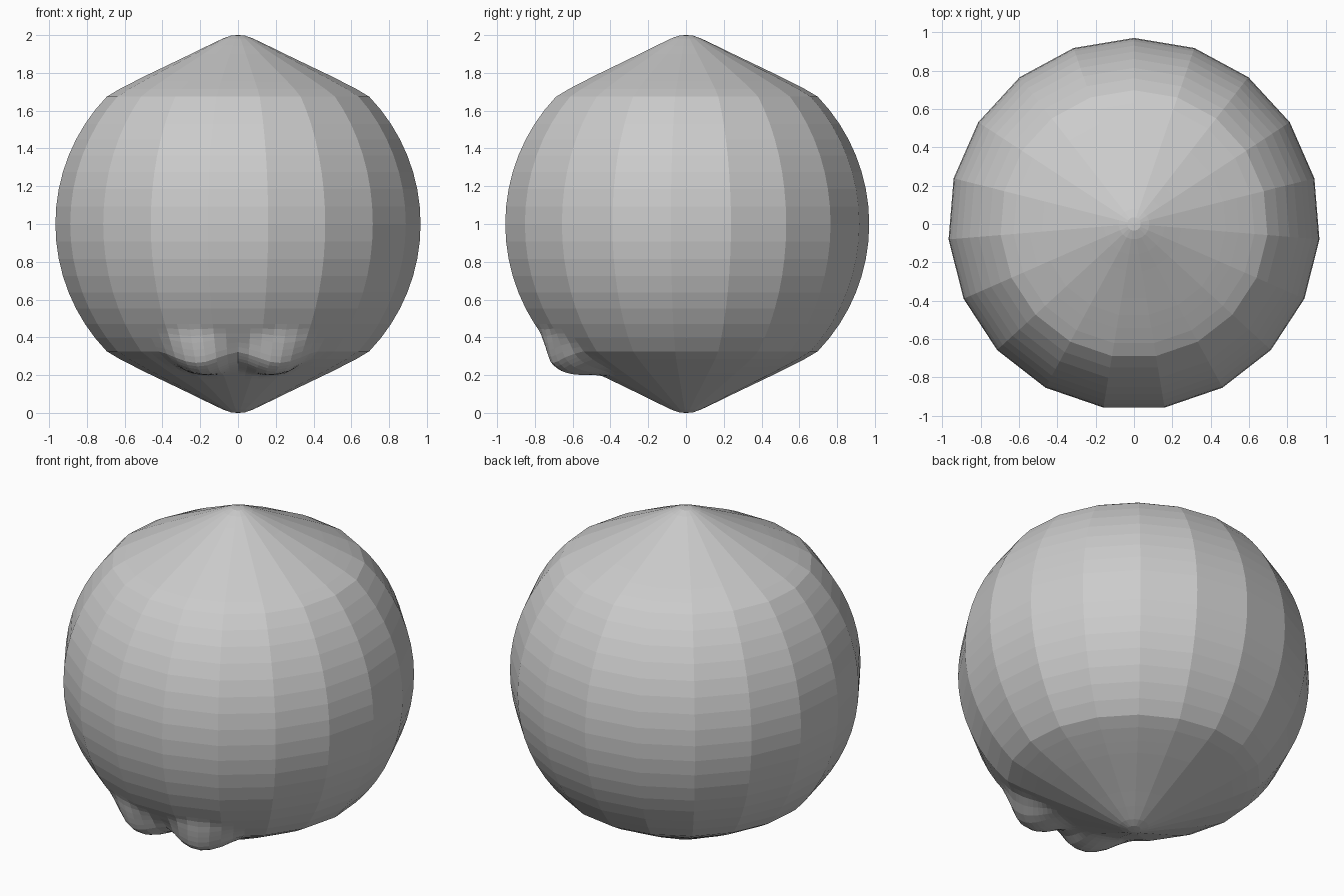
import bpy, bmesh, math
from mathutils import Vector

if "Cube" in bpy.data.objects:
    bpy.data.objects.remove(bpy.data.objects["Cube"])

SIDES, SPLIT, R = 19, 4, 0.97

# Upper half profile (radius, height above the middle): pointed cap, then round flank
cap = [(0.035, 0.998), (0.08, 0.982), (0.16, 0.944), (0.25, 0.900), (0.39, 0.833),
       (0.48, 0.790), (0.55, 0.755), (0.63, 0.714)]
arc = [(R * math.cos(math.radians(a)), R * math.sin(math.radians(a)))
       for a in (44, 38.5, 33, 27.5, 22, 16.5, 11, 5.5)]
upper = cap + arc
coarse = upper + [(R, 0)] + [(r, -h) for r, h in reversed(upper)]

# Finer rows on the underside so the two feet have enough mesh
profile = []
for (r0, h0), (r1, h1) in zip(coarse, coarse[1:]):
    n = 3 if h0 < -0.3 else 1
    profile += [(r0 + (r1 - r0) * k / n, h0 + (h1 - h0) * k / n) for k in range(n)]
profile.append(coarse[-1])


def around(j):
    """Unit direction on a flat-sided 19-gon."""
    i, k = divmod(j, SPLIT)
    a, b = (math.pi / 2 + 2 * math.pi * m / SIDES for m in (i, i + 1))
    return Vector((math.cos(a), math.sin(a))).lerp(Vector((math.cos(b), math.sin(b))), k / SPLIT)


bm = bmesh.new()
cols = SIDES * SPLIT
dirs = [around(j) for j in range(cols)]
rings = [[bm.verts.new((d.x * r, d.y * r, 1 + h)) for d in dirs] for r, h in profile]
top = bm.verts.new((0, 0, 2))
bottom = bm.verts.new((0, 0, 0))
for j in range(cols):
    k = (j + 1) % cols
    bm.faces.new((top, rings[0][j], rings[0][k]))
    bm.faces.new((bottom, rings[-1][k], rings[-1][j]))
    for a, b in zip(rings, rings[1:]):
        bm.faces.new((a[j], b[j], b[k], a[k]))

# Pull two small feet out of the lower front
centres = [Vector((s * 0.2, -0.6, 0.305)) for s in (-1, 1)]
pull, reach = Vector((0, -0.06, -0.07)), 0.24
for v in bm.verts:
    w = sum(max(0, 1 - ((v.co - c).length / reach) ** 2) ** 2 for c in centres)
    v.co += pull * min(w, 1)

bmesh.ops.recalc_face_normals(bm, faces=bm.faces)
mesh = bpy.data.meshes.new("round_body")
bm.to_mesh(mesh)
bm.free()
body = bpy.data.objects.new("round_body", mesh)
bpy.context.collection.objects.link(body)
